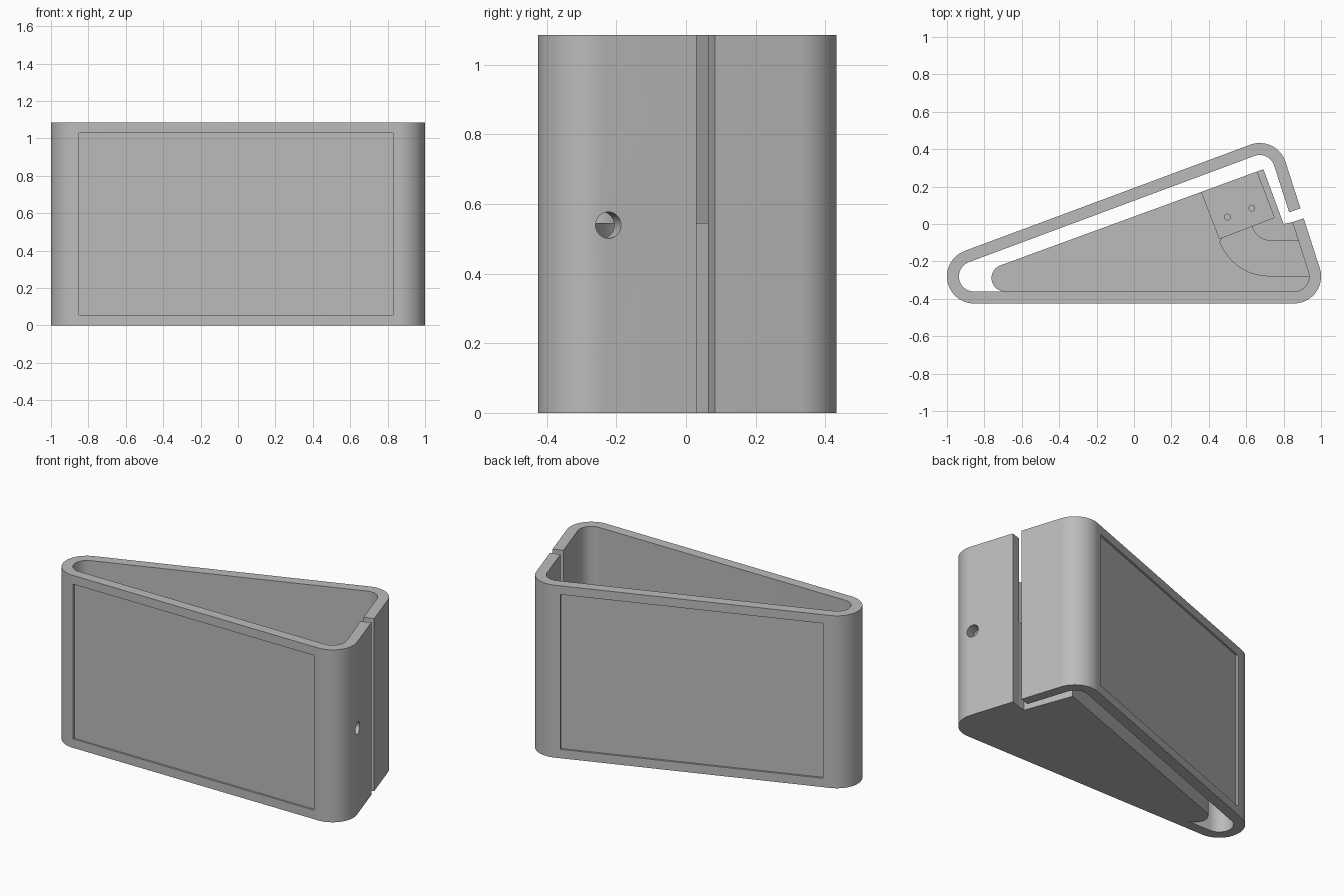
import bpy, bmesh, math
from mathutils import Vector, Matrix

if "Cube" in bpy.data.objects:
    bpy.data.objects.remove(bpy.data.objects["Cube"])

HEIGHT, FLOOR = 1.085, 0.545
OUT, INN = 0.145, 0.081
TIP, RIGHT, BACK = Vector((-0.855, -0.28)), Vector((0.855, -0.28)), Vector((0.672, 0.288))

grey = bpy.data.materials.new("plain grey")
grey.use_nodes = True
grey.diffuse_color = (0.5, 0.5, 0.5, 1)
grey.node_tree.nodes["Principled BSDF"].inputs["Base Color"].default_value = (0.5, 0.5, 0.5, 1)


def normal_angle(a, b):
    """Angle of the left-hand outward normal of a wall running from a to b."""
    d = b - a
    return math.atan2(-d.x, d.y)


def polar(r, a):
    return Vector((r * math.cos(a), r * math.sin(a)))


def arc(c, r, a0, a1, n=20):
    return [c + polar(r, a0 + (a1 - a0) * i / n) for i in range(n + 1)]


def prism(name, pts, z0, z1):
    """Extrude a closed plan outline upwards."""
    bm = bmesh.new()
    face = bm.faces.new([bm.verts.new((p[0], p[1], z0)) for p in pts])
    top = bmesh.ops.extrude_face_region(bm, geom=[face])["geom"]
    bmesh.ops.translate(bm, vec=(0, 0, z1 - z0),
                        verts=[v for v in top if isinstance(v, bmesh.types.BMVert)])
    bmesh.ops.recalc_face_normals(bm, faces=bm.faces)
    mesh = bpy.data.meshes.new(name)
    bm.to_mesh(mesh)
    bm.free()
    mesh.materials.append(grey)
    ob = bpy.data.objects.new(name, mesh)
    bpy.context.collection.objects.link(ob)
    return ob


def finish(ob, cutters=()):
    """Cut the part, remove the cutters and smooth the rounded faces."""
    bpy.ops.object.select_all(action="DESELECT")
    bpy.context.view_layer.objects.active = ob
    ob.select_set(True)
    for c in cutters:
        c.hide_render = True
        mod = ob.modifiers.new("cut", "BOOLEAN")
        mod.operation, mod.solver, mod.object = "DIFFERENCE", "EXACT", c
        bpy.ops.object.modifier_apply(modifier=mod.name)
        bpy.data.objects.remove(c)
    bpy.ops.object.shade_smooth_by_angle(angle=math.radians(30))


back_ang = normal_angle(TIP, BACK) + math.pi
right_ang = normal_angle(RIGHT, BACK)
down = (RIGHT - BACK).normalized()


def lip(r, s):
    """Point on the right wall, at a distance below the rear corner."""
    return BACK + polar(r, right_ang) + down * s


# if a normal points inwards, turn it outwards
if math.sin(back_ang) < 0:
    back_ang += math.pi
back_ang %= 2 * math.pi


def wall_line(r):
    return ([lip(r, 0.262)] + arc(BACK, r, right_ang, back_ang)
            + arc(TIP, r, back_ang, 1.5 * math.pi)
            + arc(RIGHT, r, -0.5 * math.pi, right_ang) + [lip(r, 0.318)])


# Outer shell: a rounded wedge ring, open at a narrow slot
shell = prism("outer_shell", wall_line(OUT) + wall_line(INN)[::-1], 0, HEIGHT)


def panel_cutter(a, b, depth=0.012):
    """Shallow rectangular recess along a wall from a to b."""
    d = (b - a).normalized()
    n = Vector((d.y, -d.x))
    return prism("panel_cutter", [a - n * depth, b - n * depth, b + n * 0.1, a + n * 0.1],
                 0.056, 1.03)


along = (TIP - BACK).normalized()
back_edge = BACK + polar(OUT, back_ang)
front_panel = panel_cutter(Vector((-0.85, -0.425)), Vector((0.828, -0.425)))
back_panel = panel_cutter(back_edge + along * 0.037, back_edge + along * 1.585)
# recess normals face away from the wedge on both sides
hole = prism("hole_cutter", arc(Vector((0, 0)), 0.038, 0, 2 * math.pi, 32)[:-1], -0.08, 0.08)
out = polar(1, right_ang)
hole.matrix_world = (Matrix.Translation((0.957, -0.233, 0.539))
                     @ Vector((out.x, out.y, 0)).to_track_quat("Z", "Y").to_matrix().to_4x4())
bpy.context.view_layer.update()
finish(shell, [front_panel, back_panel, hole])

# Inner block: fills the lower half, standing clear of the rear wall
block = prism("inner_block",
              arc(Vector((-0.69, -0.289)), 0.072, 1.5 * math.pi, back_ang)
              + [(0.692, 0.293), (0.80, 0.0), lip(INN, 0.318)]
              + arc(RIGHT, INN, right_ang, -0.5 * math.pi), 0, FLOOR)

# Square pocket, open towards the rear, and the curved channel to the hole
p0, p1 = Vector((0.457, -0.078)), Vector((0.75, 0.035))
rear = Vector((-0.113, 0.293)).normalized() * 0.34
pocket = prism("pocket_cutter", [p0, p1, p1 + rear, p0 + rear], FLOOR - 0.13, FLOOR + 0.1)
turn, end = math.radians(200), 1.5 * math.pi
channel = prism("channel_cutter",
                [Vector((0.53, 0.03))] + arc(Vector((0.72, 0.0)), 0.277, turn, end)
                + [Vector((1.0, -0.277)), Vector((1.0, -0.09))]
                + arc(Vector((0.735, 0.02)), 0.11, end, turn) + [Vector((0.62, 0.05))],
                FLOOR - 0.08, FLOOR + 0.1)
finish(block, [pocket, channel])

# Two locating pegs in the pocket
for name, spot in (("peg_left", (0.63, 0.085)), ("peg_right", (0.5, 0.037))):
    peg = prism(name, arc(Vector(spot), 0.018, 0, 2 * math.pi, 24)[:-1], FLOOR - 0.135, FLOOR - 0.04)
    finish(peg)
